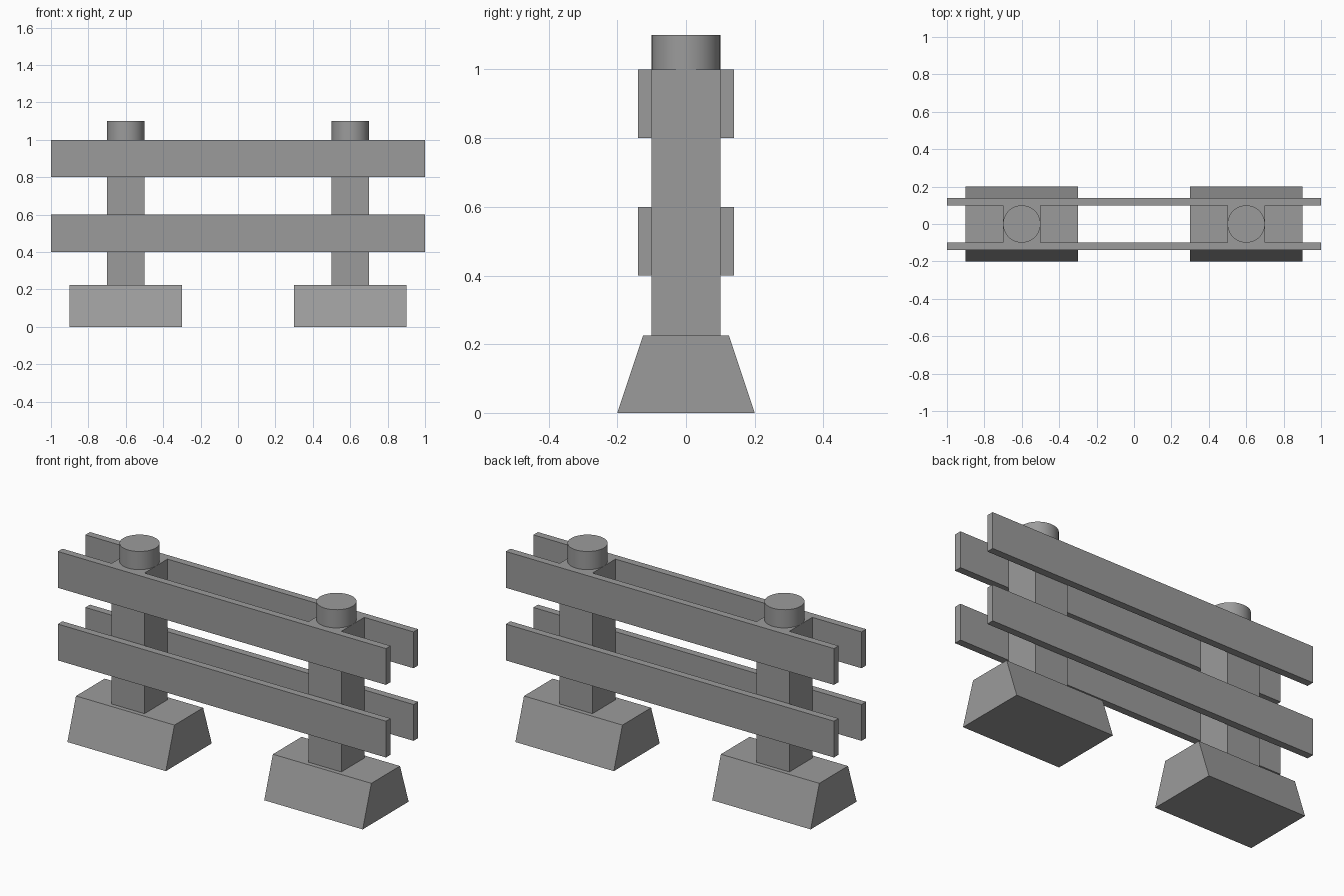
import bpy
import bmesh
from math import radians

default_cube = bpy.data.objects.get("Cube")
if default_cube:
    bpy.data.objects.remove(default_cube)

# Single plain grey
grey = bpy.data.materials.new("plain_grey")
grey.use_nodes = True
colour = (0.33, 0.33, 0.33, 1)
grey.diffuse_color = colour
grey.node_tree.nodes["Principled BSDF"].inputs["Base Color"].default_value = colour


def finish(name, bm, location):
    mesh = bpy.data.meshes.new(name)
    bm.to_mesh(mesh)
    bm.free()
    mesh.materials.append(grey)
    obj = bpy.data.objects.new(name, mesh)
    obj.location = location
    bpy.context.collection.objects.link(obj)
    return obj


def block(name, size, location, top_depth=None):
    """Box resting on its location; top_depth narrows the top along y."""
    bm = bmesh.new()
    bmesh.ops.create_cube(bm, size=1)
    for v in bm.verts:
        depth = top_depth if top_depth and v.co.z > 0 else size[1]
        v.co = (v.co.x * size[0], v.co.y * depth, (v.co.z + 0.5) * size[2])
    return finish(name, bm, location)


BASE_TOP = 0.225
POST_TOP = 1.0
CAP_HEIGHT = 0.1

# Feet, posts and round caps
for side, x in (("right", -0.6), ("left", 0.6)):
    block(f"{side}_foot", (0.6, 0.4, BASE_TOP), (x, 0, 0), top_depth=0.25)
    block(f"{side}_post", (0.2, 0.2, POST_TOP - BASE_TOP), (x, 0, BASE_TOP))

    bm = bmesh.new()
    bmesh.ops.create_cone(bm, cap_ends=True, segments=48, radius1=0.1,
                          radius2=0.1, depth=CAP_HEIGHT)
    cap = finish(f"{side}_post_cap", bm, (x, 0, POST_TOP + CAP_HEIGHT / 2))
    bpy.ops.object.select_all(action="DESELECT")
    cap.select_set(True)
    bpy.context.view_layer.objects.active = cap
    bpy.ops.object.shade_smooth_by_angle(angle=radians(30))

# Paired rails on the front and back of the posts
for face, y in (("front", -0.12), ("back", 0.12)):
    for level, z in (("lower", 0.4), ("upper", 0.8)):
        block(f"{face}_{level}_rail", (2, 0.04, 0.2), (0, y, z))
